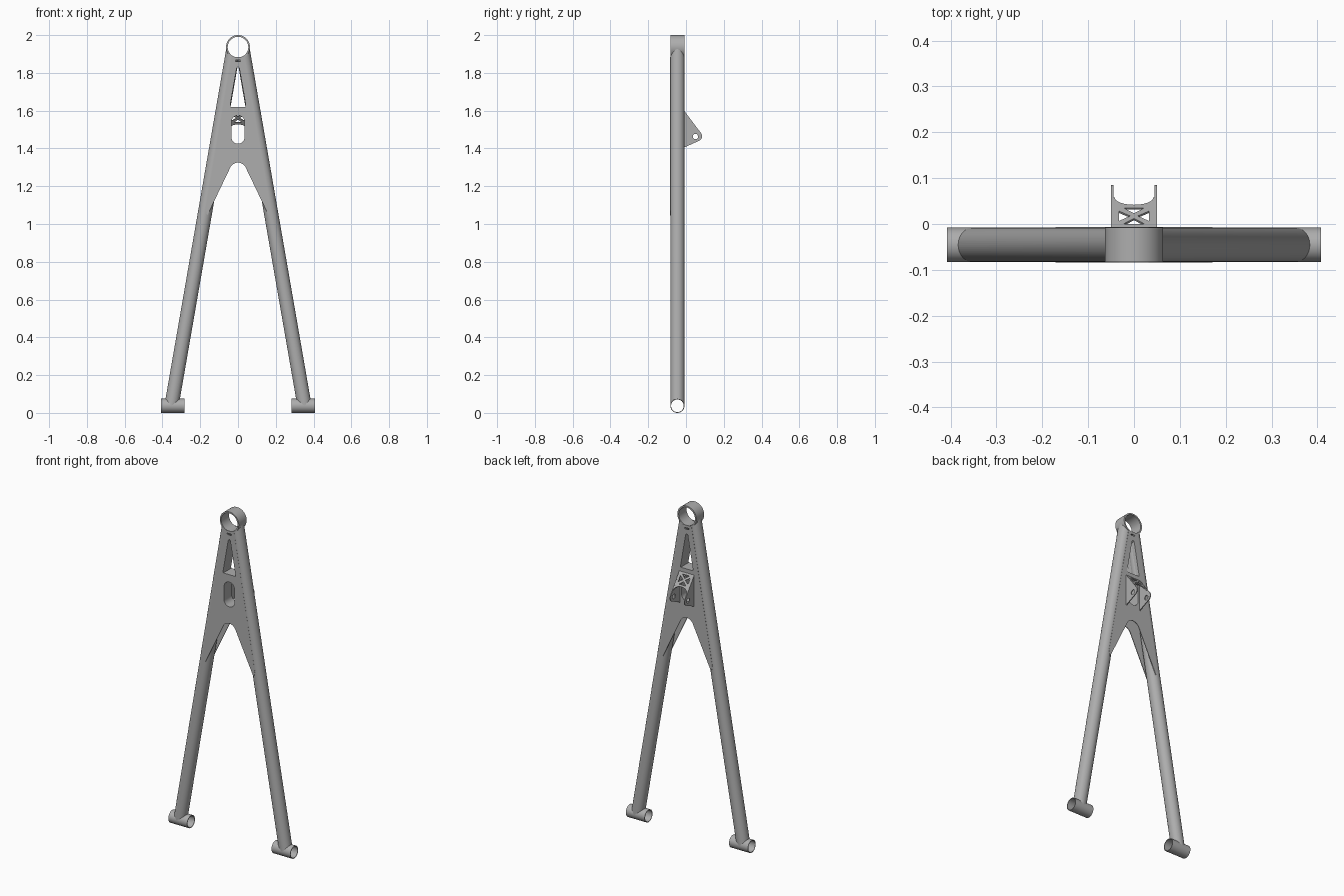
import bpy, bmesh, math
from mathutils import Matrix, Vector

if "Cube" in bpy.data.objects:
    bpy.data.objects.remove(bpy.data.objects["Cube"])

steel = bpy.data.materials.new("grey_steel")
steel.diffuse_color = (0.42, 0.42, 0.42, 1)
steel.use_nodes = True
steel.node_tree.nodes["Principled BSDF"].inputs["Base Color"].default_value = steel.diffuse_color
YC, R = -0.0455, 0.0375          # tube centre depth and radius


def finish(ob, name):
    ob.name = name
    ob.data.materials.clear()
    ob.data.materials.append(steel)
    bpy.ops.object.select_all(action='DESELECT')
    ob.select_set(True)
    bpy.context.view_layer.objects.active = ob
    bpy.ops.object.shade_smooth_by_angle(angle=math.radians(30))
    return ob


def slab(name, loops, thick, origin, u, v):
    """Extrude flat outlines (first is outer, others are holes) in the u-v plane."""
    cu = bpy.data.curves.new(name, 'CURVE')
    cu.dimensions, cu.fill_mode, cu.extrude = '2D', 'BOTH', thick / 2
    for loop in loops:
        sp = cu.splines.new('POLY')
        sp.points.add(len(loop) - 1)
        for p, (a, b) in zip(sp.points, loop):
            p.co = (a, b, 0, 1)
        sp.use_cyclic_u = True
    ob = bpy.data.objects.new(name, cu)
    bpy.context.collection.objects.link(ob)
    bpy.ops.object.select_all(action='DESELECT')
    ob.select_set(True)
    bpy.context.view_layer.objects.active = ob
    bpy.ops.object.convert(target='MESH')
    ob = bpy.context.object
    u, v = Vector(u), Vector(v)
    m = Matrix((u, v, u.cross(v))).transposed().to_4x4()
    m.translation = origin
    ob.data.transform(m)
    bm = bmesh.new()
    bm.from_mesh(ob.data)
    bmesh.ops.remove_doubles(bm, verts=bm.verts, dist=1e-5)
    bmesh.ops.recalc_face_normals(bm, faces=bm.faces)
    bm.to_mesh(ob.data)
    bm.free()
    return finish(ob, name)


def arc(cx, cy, r, a0, a1, n):
    return [(cx + r * math.cos(math.radians(a0 + (a1 - a0) * i / n)),
             cy + r * math.sin(math.radians(a0 + (a1 - a0) * i / n))) for i in range(n + 1)]


def circle(cx, cy, r, n=48):
    return arc(cx, cy, r, 0, 360, n)[:-1]


def grow(loop, d):
    """Push an outline outward from its middle."""
    cx = sum(p[0] for p in loop) / len(loop)
    cy = sum(p[1] for p in loop) / len(loop)
    return [(a + d * (a - cx) / math.hypot(a - cx, b - cy),
             b + d * (b - cy) / math.hypot(a - cx, b - cy)) for a, b in loop]


def cylinder(name, p, q, r):
    p, q = Vector(p), Vector(q)
    bpy.ops.mesh.primitive_cylinder_add(vertices=48, radius=r, depth=(q - p).length)
    ob = bpy.context.object
    ob.data.transform(Matrix.Translation((p + q) / 2) @
                      (q - p).to_track_quat('Z', 'Y').to_matrix().to_4x4())
    ob.name = name
    return ob


X, Y, Z = (1, 0, 0), (0, 1, 0), (0, 0, 1)

# Top pivot ring
slab("top_ring", [circle(0, 1.9365, 0.0635), circle(0, 1.9365, 0.0545)], 0.075, (0, YC, 0), X, Z)
ring_cut = cylinder("ring_cutter", (0, -0.3, 1.9365), (0, 0.3, 1.9365), 0.058)

for s, side in ((-1, "left"), (1, "right")):
    # Bottom bushing
    slab(side + "_bushing", [circle(YC, R, R), circle(YC, R, 0.0335)], 0.126,
         (s * 0.345, 0, 0), Y, Z)
    foot_cut = cylinder(side + "_foot_cutter", (s * 0.2, YC, R), (s * 0.5, YC, R), 0.0355)
    # Leg tube, coped around the ring and the bushing
    leg = cylinder(side + "_leg", (s * 0.352, YC, R), (s * 0.022, YC, 1.94), R)
    for cutter in (ring_cut, foot_cut):
        mod = leg.modifiers.new("cope", 'BOOLEAN')
        mod.operation, mod.solver, mod.object = 'DIFFERENCE', 'EXACT', cutter
        bpy.context.view_layer.objects.active = leg
        bpy.ops.object.modifier_apply(modifier=mod.name)
    bpy.data.objects.remove(foot_cut)
    finish(leg, side + "_leg")
bpy.data.objects.remove(ring_cut)

# Gusset plates with a tapered window, a rounded slot and a small vent
half = [(0.032, 1.884), (0.171, 1.08), (0.164, 1.045), (0.16, 1.05)]
arch = arc(0, 1.28, 0.045, 27, 153, 14)
outline = half + arch + [(-x, z) for x, z in reversed(half)]
window = [(-0.04, 1.62), (0.04, 1.62), (0.041, 1.632), (0.007, 1.826), (0, 1.832),
          (-0.007, 1.826), (-0.041, 1.632)]
slot = arc(0, 1.46, 0.035, 180, 360, 14) + arc(0, 1.54, 0.035, 0, 180, 14)
vent = arc(0.011, 1.864, 0.004, -90, 90, 6) + arc(-0.011, 1.864, 0.004, 90, 270, 6)
for name, y in (("front_gusset", -0.0815), ("back_gusset", -0.009)):
    slab(name, [outline, window, slot, vent], 0.004, (0, y, 0), X, Z)

# Walls joining the openings of both gussets
for name, hole in (("window_wall", window), ("slot_wall", slot)):
    slab(name, [grow(hole, 0.004), hole], 0.071, (0, -0.0453, 0), X, Z)

# Rear bracket ears
ear = [(-0.01, 1.405)] + arc(0.058, 1.465, 0.027, -66, 36.6, 14) + [(-0.01, 1.6)]
for s, side in ((-1, "left"), (1, "right")):
    slab(side + "_bracket_ear", [ear, circle(0.05, 1.463, 0.014, 24)], 0.005,
         (s * 0.0475, 0, 0), Y, Z)

# Sloped bracket web with a cross-shaped truss and a scooped lower edge
web = [(-0.047, 0), (0.047, 0), (0.047, 0.115)] + \
      [(0.042 * math.cos(math.pi * i / 12), 0.113 - 0.026 * math.sin(math.pi * i / 12))
       for i in range(13)] + [(-0.047, 0.115)]
cuts = [[(s * 0.033, 0.028), (s * 0.033, 0.064), (s * 0.008, 0.046)] for s in (-1, 1)]
cuts += [[(-0.023, 0.076), (0.023, 0.076), (0, 0.056)], [(-0.023, 0.017), (0.023, 0.017), (0, 0.037)]]
slab("bracket_web", [web] + cuts, 0.005, (0, -0.012, 1.5985), X, (0, 0.597, -0.802))
